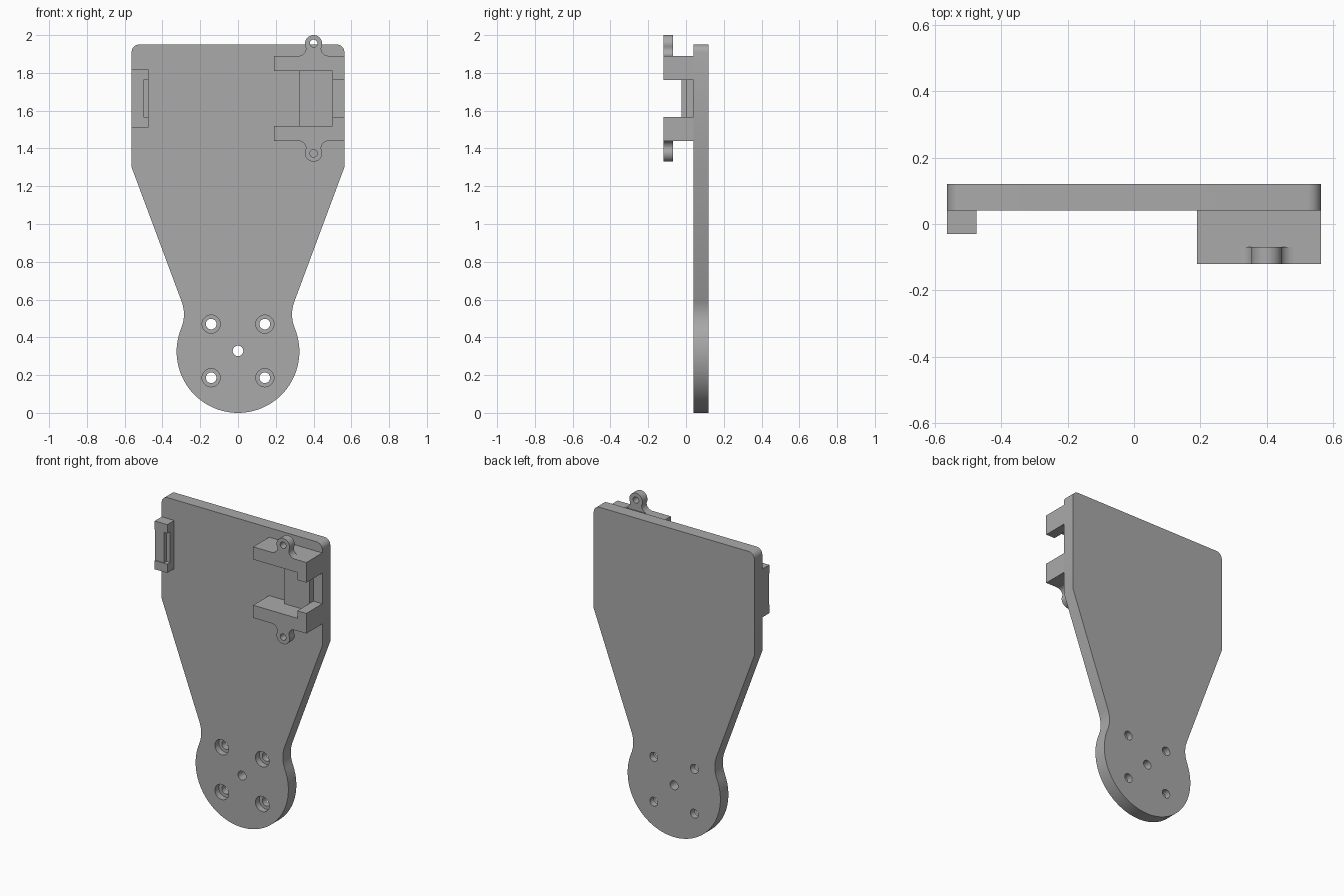
import bpy, bmesh
from math import sin, cos, radians
from mathutils import Vector

if "Cube" in bpy.data.objects:
    bpy.data.objects.remove(bpy.data.objects["Cube"], do_unlink=True)

grey = bpy.data.materials.new("plain_grey")
grey.use_nodes = True
COLOUR = (0.4, 0.4, 0.4, 1)
grey.diffuse_color = COLOUR
grey.node_tree.nodes["Principled BSDF"].inputs["Base Color"].default_value = COLOUR


def arc(cx, cz, r, start, end, steps):
    """Points on an arc in the x-z plane, angles in degrees."""
    angles = [radians(start + (end - start) * i / steps) for i in range(steps + 1)]
    return [(cx + r * cos(a), cz + r * sin(a)) for a in angles]


def extrude(name, outline, front, back):
    """Solid with an x-z outline, running from y = front to y = back."""
    bm = bmesh.new()
    face = bm.faces.new([bm.verts.new((x, front, z)) for x, z in outline])
    geom = bmesh.ops.extrude_face_region(bm, geom=[face])["geom"]
    verts = [g for g in geom if isinstance(g, bmesh.types.BMVert)]
    bmesh.ops.translate(bm, verts=verts, vec=(0, back - front, 0))
    bmesh.ops.recalc_face_normals(bm, faces=bm.faces)
    mesh = bpy.data.meshes.new(name)
    bm.to_mesh(mesh)
    bm.free()
    mesh.materials.append(grey)
    obj = bpy.data.objects.new(name, mesh)
    bpy.context.collection.objects.link(obj)
    return obj


def box(name, x0, x1, z0, z1, front, back):
    return extrude(name, [(x0, z0), (x1, z0), (x1, z1), (x0, z1)], front, back)


def drill(target, x, z, r, front, back):
    """Cut a round hole and drop the cutter."""
    cutter = extrude("hole_cutter", arc(x, z, r, 0, 350, 35), front, back)
    cutter.hide_render = True
    mod = target.modifiers.new("hole", 'BOOLEAN')
    mod.object, mod.operation, mod.solver = cutter, 'DIFFERENCE', 'EXACT'
    bpy.context.view_layer.objects.active = target
    bpy.ops.object.modifier_apply(modifier=mod.name)
    bpy.data.objects.remove(cutter, do_unlink=True)


def smooth(obj):
    bpy.ops.object.select_all(action='DESELECT')
    obj.select_set(True)
    bpy.context.view_layer.objects.active = obj
    bpy.ops.object.shade_smooth_by_angle(angle=radians(30))


W, TOP, R = 0.563, 1.95, 0.325
BACK, FACE, FRONT = 0.12, 0.04, -0.12

# Base plate: round foot, curved neck, tapered sides, rounded top corners
foot = arc(0, R, R, -90, 22, 36)
a, ctrl, b = Vector(foot[-1]), Vector((0.272, 0.5185)), Vector((0.2987, 0.59))
neck = [tuple(a * (1 - t) ** 2 + ctrl * 2 * t * (1 - t) + b * t * t)
        for t in [i / 10 for i in range(1, 11)]]
side = foot + neck + [(W, 1.30)] + arc(W - 0.04, TOP - 0.04, 0.04, 0, 90, 8)
plate = extrude("base_plate", side + [(-x, z) for x, z in reversed(side[1:])], FACE, BACK)

# Centre hole and four counterbored screw holes
drill(plate, 0, 0.328, 0.028, 0, 0.2)
for x in (-0.142, 0.142):
    for z in (0.186, 0.47):
        drill(plate, x, z, 0.028, 0, 0.2)
        drill(plate, x, z, 0.048, 0, 0.08)
smooth(plate)

# Left holder: upper and lower arms with a screw lug each, mirrored about MID
MID = 1.665
for label, s in (("upper", 1), ("lower", -1)):
    arm = [(0.19, 0.145), (0.50, 0.145), (0.50, 0.0975), (W, 0.0975), (W, 0.225), (0.19, 0.225)]
    extrude(label + "_holder_arm", [(x, MID + s * z) for x, z in arm], FRONT, FACE)
    half = arc(0.08, 0.265, 0.04, 270, 180, 8) + arc(0, 0.289, 0.046, -15, 90, 14)
    lug_outline = half + [(-x, z) for x, z in reversed(half[:-1])]
    lug = extrude(label + "_screw_lug", [(0.40 + x, MID + s * z) for x, z in lug_outline],
                  FRONT, -0.07)
    drill(lug, 0.40, MID + s * 0.291, 0.02, -0.2, 0)
    smooth(lug)
box("holder_pad", 0.325, 0.50, MID - 0.145, MID + 0.145, 0, FACE)

# Right clip: two end caps, an outer lip and a low ledge
for label, s in (("upper", 1), ("lower", -1)):
    z0, z1 = sorted((MID + s * 0.0975, MID + s * 0.153))
    box(label + "_clip_cap", -W, -0.475, z0, z1, -0.03, FACE)
box("clip_lip", -W, -0.50, MID - 0.0975, MID + 0.0975, -0.025, FACE)
box("clip_ledge", -0.50, -0.475, MID - 0.0975, MID + 0.0975, 0, FACE)
